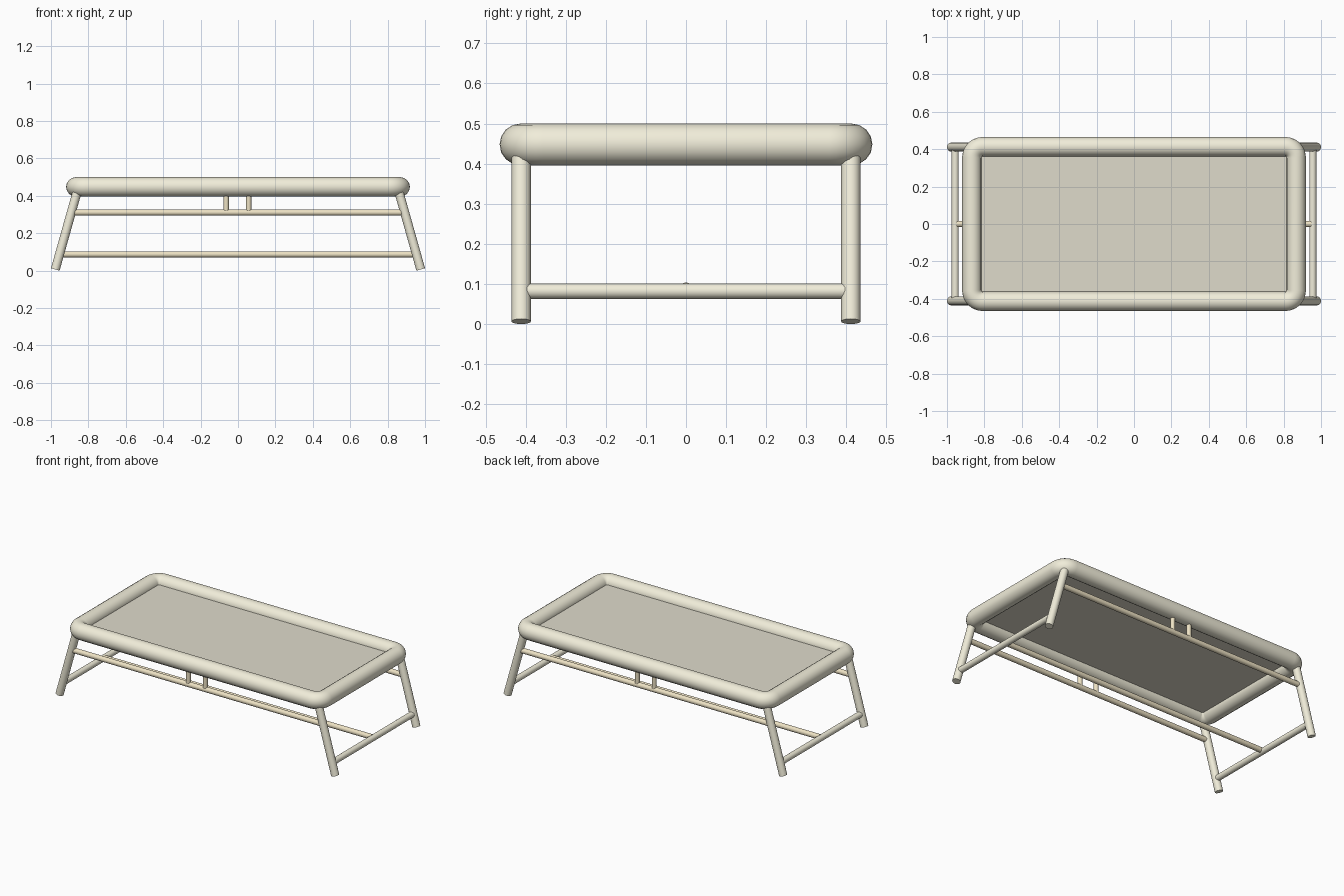
import bpy, math
from mathutils import Vector

if "Cube" in bpy.data.objects:
    bpy.data.objects.remove(bpy.data.objects["Cube"])


def material(name, rgb):
    m = bpy.data.materials.new(name)
    m.diffuse_color = (*rgb, 1)
    m.use_nodes = True
    m.node_tree.nodes["Principled BSDF"].inputs["Base Color"].default_value = m.diffuse_color
    return m


pale = material("pale_wood", (0.88, 0.85, 0.70))
tan = material("tan_wood", (0.85, 0.76, 0.55))
cloth = material("cloth", (0.74, 0.71, 0.60))


def smooth(obj):
    bpy.ops.object.select_all(action='DESELECT')
    obj.select_set(True)
    bpy.context.view_layer.objects.active = obj
    bpy.ops.object.shade_smooth_by_angle(angle=math.radians(40))


def rod(name, a, b, r, mat):
    a, b = Vector(a), Vector(b)
    d = b - a
    bpy.ops.mesh.primitive_cylinder_add(vertices=24, radius=r, depth=d.length, location=(a + b) / 2)
    o = bpy.context.object
    o.rotation_euler = d.to_track_quat('Z', 'Y').to_euler()
    o.name = name
    o.data.materials.append(mat)
    smooth(o)
    return o


# padded tubular top frame: rounded rectangle path with round bevel
CX, CY, R, TUBE, ZF = 0.867, 0.413, 0.058, 0.052, 0.448
path = []
for i, (sx, sy) in enumerate([(1, 1), (-1, 1), (-1, -1), (1, -1)]):
    for k in range(9):
        t = math.pi / 2 * (i + k / 8)
        path.append((sx * (CX - R) + R * math.cos(t), sy * (CY - R) + R * math.sin(t), ZF))
curve = bpy.data.curves.new("top_frame", 'CURVE')
curve.dimensions = '3D'
curve.bevel_depth = TUBE
curve.bevel_resolution = 6
spline = curve.splines.new('POLY')
spline.points.add(len(path) - 1)
for p, co in zip(spline.points, path):
    p.co = (*co, 1)
spline.use_cyclic_u = True
frame = bpy.data.objects.new("top_frame", curve)
bpy.context.collection.objects.link(frame)
frame.select_set(True)
bpy.context.view_layer.objects.active = frame
bpy.ops.object.convert(target='MESH')
frame = bpy.context.object
frame.data.materials.clear()
frame.data.materials.append(pale)
smooth(frame)

# flat panel stretched inside the frame
bpy.ops.mesh.primitive_cube_add(size=1, location=(0, 0, ZF))
panel = bpy.context.object
panel.name = "panel"
panel.scale = (2 * CX - 0.06, 2 * CY - 0.06, 0.01)
panel.data.materials.append(cloth)

# splayed legs and end stretchers
LY = 0.411
for sx, end in ((-1, "left"), (1, "right")):
    for sy, side in ((-1, "front"), (1, "back")):
        rod(f"{side}_{end}_leg", (sx * 0.977, sy * LY, 0.0065), (sx * 0.862, sy * LY, 0.415), 0.024, pale)
    rod(f"{end}_end_stretcher", (sx * 0.956, -LY, 0.082), (sx * 0.956, LY, 0.082), 0.019, pale)

# long side rails with short posts up to the frame
for sy, side in ((-1, "front"), (1, "back")):
    rod(f"{side}_rail", (-0.888, sy * LY, 0.311), (0.888, sy * LY, 0.311), 0.0165, tan)
    for x, end in ((-0.063, "left"), (0.057, "right")):
        rod(f"{side}_{end}_post", (x, sy * LY, 0.311), (x, sy * LY, 0.42), 0.014, tan)

# low centre stretcher joining the two end stretchers
rod("centre_stretcher", (-0.95, 0, 0.087), (0.95, 0, 0.087), 0.0165, tan)
